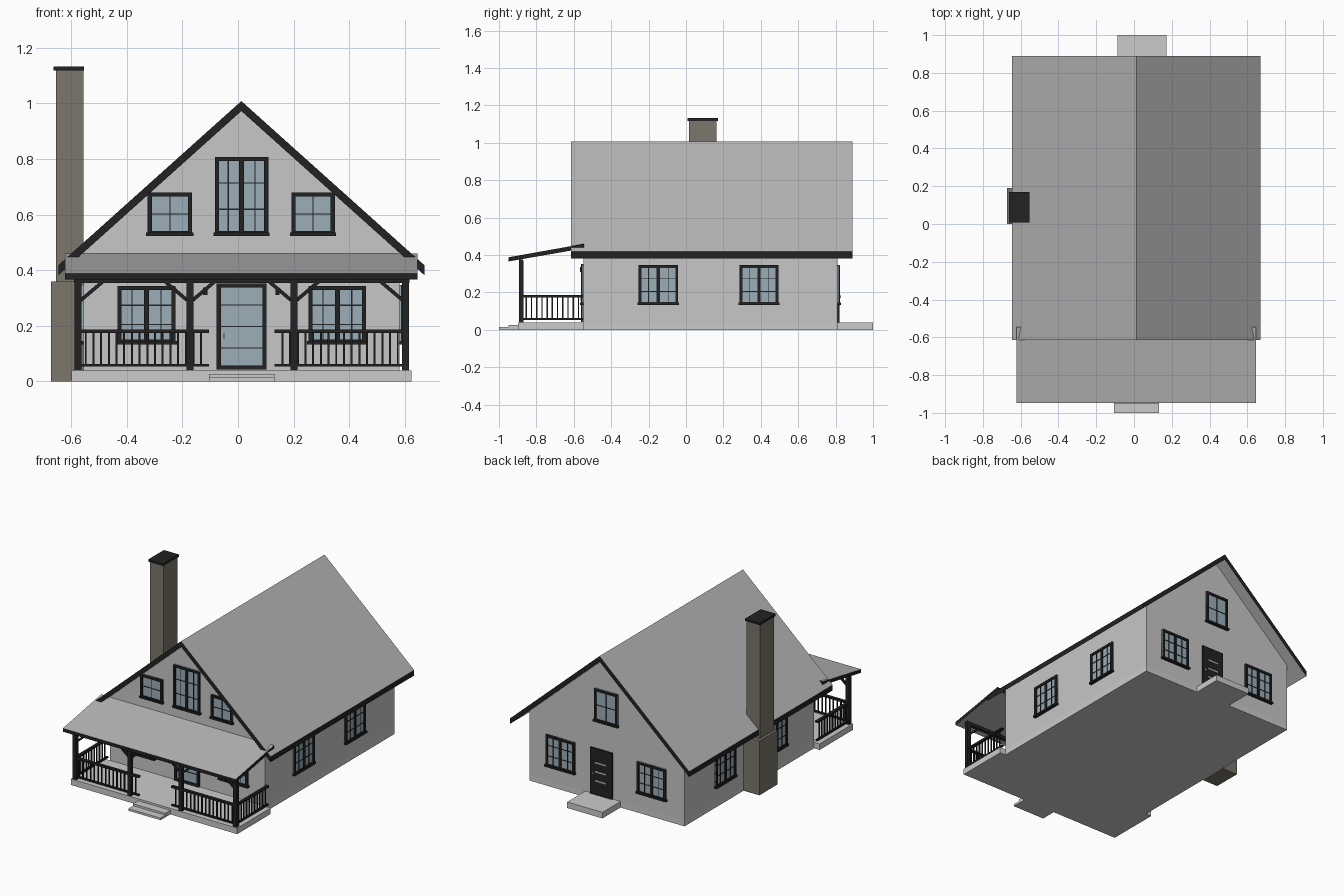
import bpy, bmesh, math
from mathutils import Matrix, Vector

cube = bpy.data.objects.get("Cube")
if cube:
    bpy.data.objects.remove(cube)


def material(name, r, g, b):
    m = bpy.data.materials.new(name)
    m.use_nodes = True
    m.diffuse_color = (r, g, b, 1)
    m.node_tree.nodes["Principled BSDF"].inputs["Base Color"].default_value = (r, g, b, 1)
    return m


WALL = material("wall_grey", .57, .57, .57)
STONE = material("foundation_grey", .6, .6, .6)
ROOF = material("roof_grey", .47, .47, .47)
TRIM = material("black_trim", .016, .016, .016)
GLASS = material("window_glass", .33, .42, .48)
BRICK = material("chimney_brown", .2, .18, .15)
METAL = material("handle_metal", .5, .5, .5)

CX = .012                       # centre line of the house
WALL_X = (-.556, .58)
WALL_Y = (-.547, .81)


def finish(name, bm, mats):
    bmesh.ops.recalc_face_normals(bm, faces=bm.faces[:])
    mesh = bpy.data.meshes.new(name)
    bm.to_mesh(mesh)
    bm.free()
    for m in mats:
        mesh.materials.append(m)
    obj = bpy.data.objects.new(name, mesh)
    bpy.context.collection.objects.link(obj)
    return obj


def add_box(bm, x, y, z, index=0):
    """Box from three (low, high) ranges."""
    size = [r[1] - r[0] for r in (x, y, z)]
    mid = [(r[1] + r[0]) / 2 for r in (x, y, z)]
    mat = Matrix.Translation(mid) @ Matrix.Diagonal((*size, 1))
    new = bmesh.ops.create_cube(bm, size=1, matrix=mat)["verts"]
    for f in {f for v in new for f in v.link_faces}:
        f.material_index = index


def box(name, x, y, z, mat):
    bm = bmesh.new()
    add_box(bm, x, y, z)
    return finish(name, bm, [mat])


def prism(name, profile, axis, lo, hi, mats, edge_rule=None):
    """Extrude a 2D profile along x or y; faces matching edge_rule take the second material."""
    bm = bmesh.new()
    place = (lambda a, b: (a, lo, b)) if axis == "y" else (lambda a, b: (lo, a, b))
    face = bm.faces.new([bm.verts.new(place(a, b)) for a, b in profile])
    out = bmesh.ops.extrude_face_region(bm, geom=[face])["geom"]
    step = Vector((0, hi - lo, 0)) if axis == "y" else Vector((hi - lo, 0, 0))
    bmesh.ops.translate(bm, vec=step, verts=[g for g in out if isinstance(g, bmesh.types.BMVert)])
    bmesh.ops.recalc_face_normals(bm, faces=bm.faces[:])
    if edge_rule:
        for f in bm.faces:
            f.material_index = int(edge_rule(f.normal))
    return finish(name, bm, mats)


def on_wall(obj, side):
    """Move a part drawn on a front-facing plane onto one of the four walls."""
    angle, x, y = {"front": (0, 0, WALL_Y[0]), "right": (90, WALL_X[1], 0),
                   "back": (180, 0, WALL_Y[1]), "left": (-90, WALL_X[0], 0)}[side]
    obj.data.transform(Matrix.Translation((x, y, 0)) @ Matrix.Rotation(math.radians(angle), 4, "Z"))


def window(name, side, u, z, sashes, cols, rows, sill=True):
    """Framed glass; u is the range along the wall in world coordinates."""
    if side in ("back", "left"):
        u = (-u[1], -u[0])
    bm = bmesh.new()
    w = .015
    add_box(bm, u, (-.006, .002), z, 1)
    for e in (u[0], u[1] - w):
        add_box(bm, (e, e + w), (-.014, 0), z)
    for e in (z[0], z[1] - w):
        add_box(bm, u, (-.014, 0), (e, e + w))
    if sill:
        add_box(bm, (u[0] - .005, u[1] + .005), (-.02, 0), (z[0] - .002, z[0] + .01))
    n = sashes * cols
    for i in range(1, n):
        c = u[0] + (u[1] - u[0]) * i / n
        h = .009 if i % cols == 0 else .002
        add_box(bm, (c - h, c + h), (-.012 if i % cols == 0 else -.009, 0), z)
    for j in range(1, rows):
        c = z[0] + (z[1] - z[0]) * j / rows
        add_box(bm, u, (-.009, 0), (c - .002, c + .002))
    on_wall(finish(name, bm, [TRIM, GLASS]), side)


# House body, foundation and main roof
PEAK, EAVE, THICK = 1.008, .418, .036
SLOPE = (PEAK - EAVE) / .658
wall_top = PEAK - THICK - SLOPE * (WALL_X[1] - CX)
prism("house_walls", [(WALL_X[0], .038), (WALL_X[1], .038), (WALL_X[1], wall_top),
                      (CX, PEAK - THICK), (WALL_X[0], wall_top)], "y", *WALL_Y, [WALL])
box("foundation", WALL_X, WALL_Y, (0, .038), STONE)
prism("main_roof", [(CX - .658, EAVE), (CX, PEAK), (CX + .658, EAVE), (CX + .658, EAVE - THICK),
                    (CX, PEAK - THICK), (CX - .658, EAVE - THICK)],
      "y", -.615, .89, [ROOF, TRIM], lambda n: abs(n.z) < .1)

# Porch floor, steps and roof
box("porch_floor", (-.598, .623), (-.898, WALL_Y[0]), (0, .04), STONE)
box("lower_step", (-.105, .132), (-1, -.898), (0, .014), STONE)
box("upper_step", (-.105, .132), (-.95, -.898), (.014, .027), STONE)
box("back_step", (-.087, .172), (WALL_Y[1], 1), (0, .04), STONE)
prism("porch_roof", [(-.948, .366), (-.948, .388), (-.545, .46), (-.545, .436)], "x",
      -.622, .646, [ROOF, TRIM], lambda n: abs(n.z) < .3)

# Porch posts, beam and diagonal braces
POSTS = (-.575, -.173, .201, .602)
FRONT = -.882
bm = bmesh.new()
for p in POSTS:
    add_box(bm, (p - .013, p + .013), (FRONT - .012, FRONT + .012), (.04, .372))
finish("porch_posts", bm, [TRIM])
box("porch_beam", (-.59, .616), (FRONT - .01, FRONT + .01), (.354, .375), TRIM)
bm = bmesh.new()
for i, p in enumerate(POSTS):
    for s in (-1, 1):
        if (i, s) in ((0, -1), (3, 1)):
            continue
        a, b = Vector((p + s * .01, FRONT, .292)), Vector((p + s * .088, FRONT, .358))
        d = b - a
        mat = (Matrix.Translation((a + b) / 2) @ d.to_track_quat("Z", "Y").to_matrix().to_4x4()
               @ Matrix.Diagonal((.013, .013, d.length, 1)))
        bmesh.ops.create_cube(bm, size=1, matrix=mat)
finish("porch_braces", bm, [TRIM])


# Porch railings
def railing(name, along, lo, hi, fixed):
    bm = bmesh.new()

    def piece(span, half, z):
        across = (fixed - half, fixed + half)
        add_box(bm, *((span, across) if along == "x" else (across, span)), z)

    piece((lo, hi), .01, (.174, .186))
    piece((lo, hi), .007, (.054, .063))
    count = round((hi - lo) / .027)
    for i in range(1, count):
        c = lo + (hi - lo) * i / count
        piece((c - .0035, c + .0035), .0035, (.06, .176))
    finish(name, bm, [TRIM])


railing("right_front_railing", "x", -.575, -.105, FRONT)
railing("left_front_railing", "x", .132, .602, FRONT)
railing("right_side_railing", "y", FRONT, WALL_Y[0], POSTS[0])
railing("left_side_railing", "y", FRONT, WALL_Y[0], POSTS[3])

# Front windows, glazed door and lanterns
window("front_window_right", "front", (-.433, -.225), (.135, .343), 2, 2, 3)
window("front_window_left", "front", (.253, .461), (.135, .343), 2, 2, 3)
window("gable_window_centre", "front", (-.083, .109), (.525, .807), 2, 2, 3)
window("gable_window_right", "front", (-.325, -.165), (.525, .68), 1, 2, 2)
window("gable_window_left", "front", (.192, .348), (.525, .68), 1, 2, 2)
window("front_door", "front", (-.077, .103), (.042, .352), 1, 1, 4, False)
box("front_door_handle", (-.052, -.046), (-.565, -.55), (.155, .172), METAL)
for name, x in (("lantern_right", -.117), ("lantern_left", .142)):
    box(name, (x - .008, x + .008), (-.568, WALL_Y[0]), (.31, .337), TRIM)

# Side and rear windows
for side in ("right", "left"):
    window(side + "_side_window_front", side, (-.253, -.042), (.135, .346), 2, 2, 3)
    window(side + "_side_window_rear", side, (.286, .494), (.135, .346), 2, 2, 3)
window("rear_window_left", "back", (.245, .456), (.135, .343), 2, 2, 3)
window("rear_window_right", "back", (-.425, -.214), (.135, .343), 2, 2, 3)
window("rear_gable_window", "back", (-.07, .1), (.53, .745), 1, 2, 2)

# Rear door with three metal strips and a handle
bm = bmesh.new()
add_box(bm, (-.03, .13), (.8, .82), (.04, .347))
for z in (.13, .19, .25):
    add_box(bm, (.01, .09), (.81, .823), (z, z + .01), 1)
add_box(bm, (.105, .113), (.81, .83), (.17, .185), 1)
finish("rear_door", bm, [TRIM, METAL])

# Chimney
box("chimney_base", (-.672, WALL_X[0]), (0, .19), (0, .36), BRICK)
box("chimney_stack", (-.655, WALL_X[0]), (.015, .162), (.36, 1.12), BRICK)
box("chimney_cap", (-.663, -.553), (.007, .17), (1.118, 1.133), TRIM)
